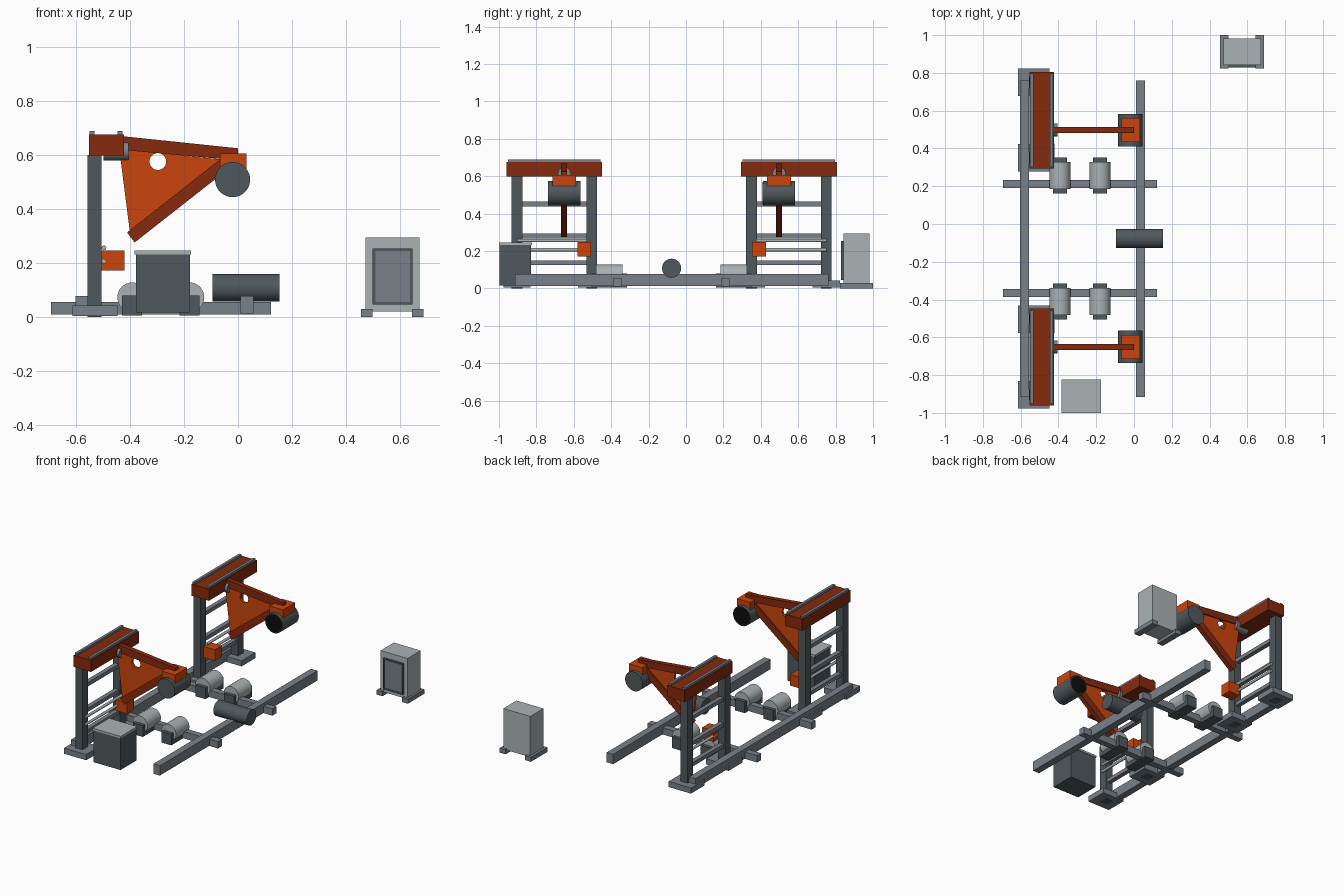
import bpy, math
from mathutils import Matrix, Vector

cube = bpy.data.objects.get("Cube")
if cube:
    bpy.data.objects.remove(cube, do_unlink=True)


def material(name, r, g, b):
    m = bpy.data.materials.new(name)
    m.use_nodes = True
    m.diffuse_color = (r, g, b, 1)
    bsdf = next(n for n in m.node_tree.nodes if n.type == 'BSDF_PRINCIPLED')
    bsdf.inputs["Base Color"].default_value = (r, g, b, 1)
    return m


STEEL = material("mid grey", 0.19, 0.22, 0.25)
DARK = material("dark grey", 0.08, 0.098, 0.107)
LIGHT = material("light grey", 0.41, 0.45, 0.46)
ORANGE = material("bright orange", 0.60, 0.06, 0.004)
RUST = material("dark orange", 0.24, 0.023, 0.004)
BLACK = material("black", 0.004, 0.004, 0.004)


def add_mesh(name, verts, faces, mat):
    me = bpy.data.meshes.new(name)
    me.from_pydata(verts, [], faces)
    me.materials.append(mat)
    ob = bpy.data.objects.new(name, me)
    bpy.context.collection.objects.link(ob)
    return ob


def prism(name, outline, y, half, mat):
    """Extrude a counter-clockwise xz outline along y."""
    n = len(outline)
    verts = [(x, y + s * half, z) for s in (-1, 1) for x, z in outline]
    faces = [tuple(range(n)), tuple(reversed(range(n, 2 * n)))]
    faces += [(i, i + n, (i + 1) % n + n, (i + 1) % n) for i in range(n)]
    return add_mesh(name, verts, faces, mat)


def box(name, x0, x1, y, half, z0, z1, mat):
    return prism(name, [(x0, z0), (x1, z0), (x1, z1), (x0, z1)], y, half, mat)


def cylinder(name, centre, r, length, axis, mat, sides=48):
    bpy.ops.mesh.primitive_cylinder_add(vertices=sides, radius=r, depth=length, location=centre)
    ob = bpy.context.object
    ob.name = name
    turn = Matrix.Rotation(math.pi / 2, 4, 'X' if axis == 'y' else 'Y')
    ob.data.transform(turn)
    ob.data.materials.append(mat)
    bpy.ops.object.shade_smooth_by_angle(angle=math.radians(35))
    return ob


def drill(ob, centre, r):
    cutter = cylinder("hole_cutter", centre, r, 0.2, 'y', ORANGE)
    cutter.hide_render = True
    mod = ob.modifiers.new("hole", 'BOOLEAN')
    mod.operation = 'DIFFERENCE'
    mod.object = cutter
    bpy.ops.object.select_all(action='DESELECT')
    bpy.context.view_layer.objects.active = ob
    ob.select_set(True)
    bpy.ops.object.modifier_apply(modifier="hole")
    bpy.data.objects.remove(cutter, do_unlink=True)


MID = -0.077  # mirror line of the two stations

# Long floor rails and the centre motor
box("outer_rail", -0.603, -0.556, MID, 0.838, 0.012, 0.078, STEEL)
box("inner_rail", 0.01, 0.058, MID, 0.838, 0.012, 0.078, STEEL)
cylinder("centre_motor", (0.03, MID, 0.108), 0.051, 0.248, 'x', DARK)

for s, tag in ((-1, "front"), (1, "back")):
    def at(offset):
        return MID + s * offset

    # Cross beam with two rollers in their cradles
    box(tag + "_cross_beam", -0.693, 0.122, at(0.289), 0.021, 0.01, 0.056, STEEL)
    for x in (-0.392, -0.18):
        box(tag + "_roller_cradle", x - 0.037, x + 0.037, at(0.333), 0.095, 0.005, 0.08, DARK)
        cylinder(tag + "_roller", (x, at(0.333), 0.073), 0.055, 0.142, 'y', LIGHT)

    # Gantry: feet, posts, rungs, top beam with guide strips
    for d in (-0.2, 0.2):
        box(tag + "_foot_plate", -0.613, -0.447, at(0.627 + d), 0.073, 0.004, 0.042, STEEL)
        box(tag + "_post", -0.557, -0.505, at(0.627 + d), 0.029, 0.0, 0.6, DARK)
    for z in (0.137, 0.28, 0.451):
        box(tag + "_rung", -0.545, -0.515, at(0.627), 0.18, z - 0.013, z + 0.013, STEEL)
    box(tag + "_top_beam", -0.552, -0.423, at(0.627), 0.256, 0.598, 0.676, RUST)
    for x in (-0.541, -0.437):
        box(tag + "_guide_strip", x - 0.009, x + 0.009, at(0.627), 0.247, 0.676, 0.69, STEEL)

    # Slide rods and the sliding block
    for z in (0.256, 0.207):
        cylinder(tag + "_slide_rod", (-0.497, at(0.64), z), 0.009, 0.375, 'y', LIGHT, 16)
    box(tag + "_slide_block", -0.505, -0.42, at(0.467), 0.037, 0.172, 0.247, ORANGE)

    # Swing arm: pivot, drilled web, top flange and lower strut
    arm = at(0.574)
    cylinder(tag + "_pivot", (-0.452, arm, 0.615), 0.035, 0.094, 'x', STEEL, 32)
    web = prism(tag + "_arm_web", [(-0.40, 0.31), (-0.06, 0.584), (-0.44, 0.622)],
                arm, 0.008, ORANGE)
    drill(web, (-0.297, arm, 0.576), 0.031)
    prism(tag + "_arm_flange", [(-0.44, 0.62), (0, 0.58), (0, 0.625), (-0.44, 0.671)],
          arm, 0.016, RUST)
    prism(tag + "_arm_strut", [(-0.383, 0.276), (-0.03, 0.553), (-0.055, 0.593), (-0.411, 0.313)],
          arm, 0.016, RUST)

    # Tool head with a dark open end facing the middle
    box(tag + "_head_block", -0.067, 0.032, arm, 0.064, 0.53, 0.606, ORANGE)
    cylinder(tag + "_head_drum", (-0.02, arm, 0.509), 0.065, 0.172, 'y', DARK)
    cylinder(tag + "_drum_opening", (-0.02, arm - s * 0.086, 0.509), 0.06, 0.004, 'y', BLACK)

# Control box with lid
box("control_box", -0.378, -0.178, -0.912, 0.084, 0.017, 0.232, DARK)
box("control_box_lid", -0.383, -0.174, -0.912, 0.088, 0.232, 0.246, LIGHT)

# Separate cabinet on two skids with a framed door
box("cabinet", 0.473, 0.673, 0.912, 0.07, 0.02, 0.294, LIGHT)
for x in (0.477, 0.666):
    box("cabinet_skid", x - 0.022, x + 0.022, 0.912, 0.088, 0.0, 0.03, STEEL)
box("door_panel", 0.508, 0.638, 0.837, 0.006, 0.055, 0.245, STEEL)
for x in (0.504, 0.642):
    box("door_frame_side", x - 0.005, x + 0.005, 0.836, 0.008, 0.046, 0.254, DARK)
for z in (0.051, 0.249):
    box("door_frame_bar", 0.499, 0.647, 0.836, 0.008, z - 0.005, z + 0.005, DARK)
